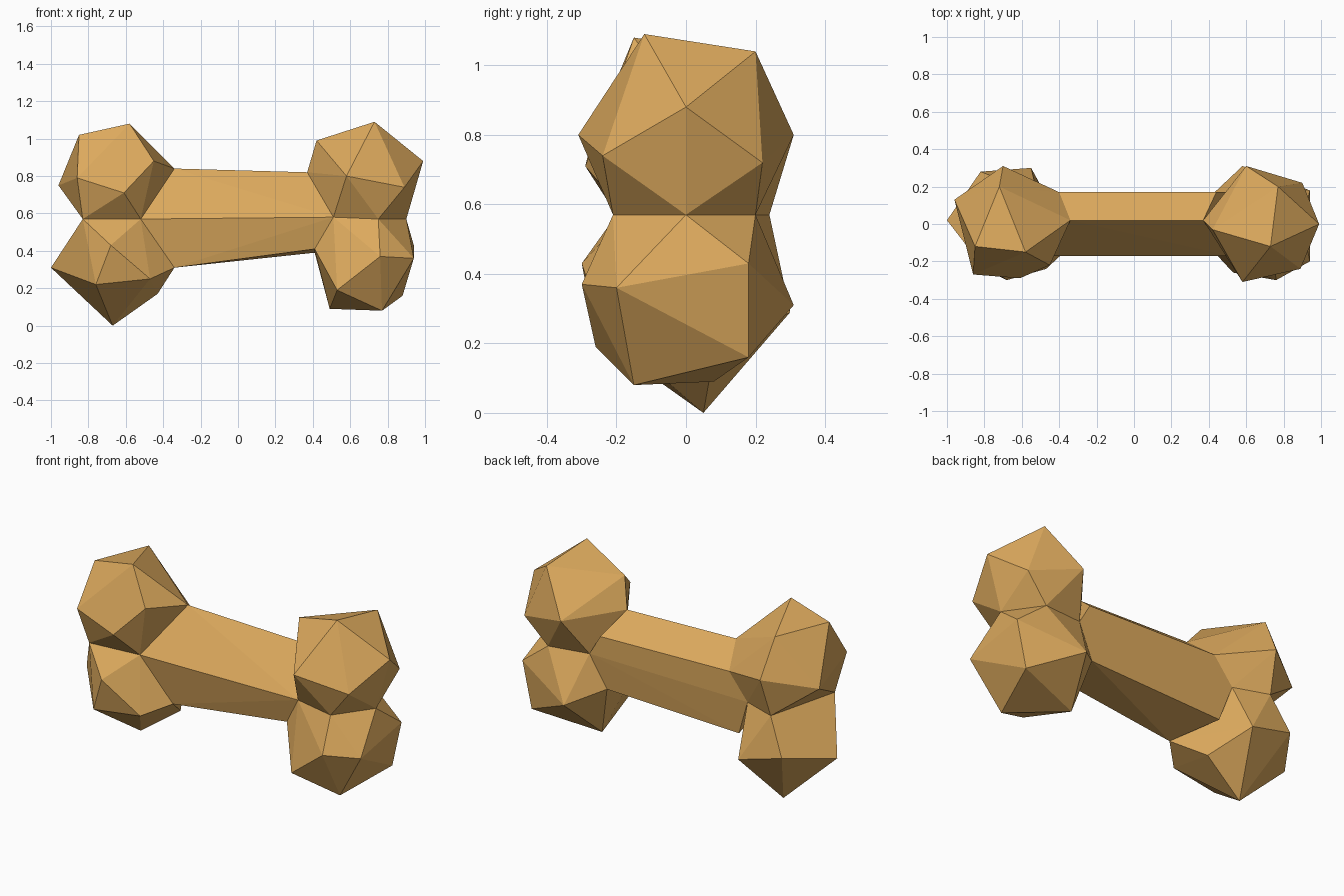
import bpy
import bmesh
from mathutils import Vector

UNIT = 0.01  # corner positions below are in hundredths

default_cube = bpy.data.objects.get("Cube")
if default_cube:
    bpy.data.objects.remove(default_cube, do_unlink=True)


def make_material(name, colour):
    """Plain flat-coloured matte material."""
    material = bpy.data.materials.new(name)
    material.use_nodes = True
    material.diffuse_color = colour
    shader = next(n for n in material.node_tree.nodes if n.type == "BSDF_PRINCIPLED")
    shader.inputs["Base Color"].default_value = colour
    shader.inputs["Roughness"].default_value = 0.9
    return material


def faceted_solid(name, corners, material):
    """Flat-shaded convex solid stretched over a handful of corners."""
    bm = bmesh.new()
    for corner in corners:
        bm.verts.new(Vector(corner) * UNIT)
    result = bmesh.ops.convex_hull(bm, input=bm.verts[:])
    loose = [v for v in result["geom_interior"] if isinstance(v, bmesh.types.BMVert)]
    bmesh.ops.delete(bm, geom=loose, context="VERTS")
    bmesh.ops.recalc_face_normals(bm, faces=bm.faces[:])
    mesh = bpy.data.meshes.new(name)
    bm.to_mesh(mesh)
    bm.free()
    mesh.materials.append(material)
    solid = bpy.data.objects.new(name, mesh)
    bpy.context.collection.objects.link(solid)
    return solid


bone_colour = make_material("golden tan", (0.72, 0.40, 0.11, 1.0))

# Shaft ends: top corners, side ridges, bottom corners
left_top = [(37, 2, 82), (44, 17, 70)]
left_ridge = [(51, -17, 58), (51, 17, 58)]
left_bottom = [(41, -13, 41), (41, 15, 39)]
right_top = [(-34, 2, 84), (-40, 17, 72)]
right_ridge = [(-52, -17, 57), (-52, 17, 57)]
right_bottom = [(-34, -12, 31), (-45, 15, 36)]

# Pinched waist where the upper and lower knobs meet at each end
left_waist = left_ridge + [(75, -21, 57), (90, 0, 57), (76, 20, 57)]
right_waist = right_ridge + [(-83, -20, 57), (-72, 24, 57)]

# Knobs: outer corners of each chunky, uneven ball
upper_left = [(73, -12, 109), (77, 20, 104), (42, -3, 99), (99, 0, 88),
              (58, -31, 80), (60, 31, 80), (89, -24, 74), (90, 22, 72)]
lower_left = [(94, 18, 43), (94, -20, 36), (76, -30, 37), (58, 31, 31),
              (53, -26, 19), (88, 18, 16), (77, -15, 8), (49, 8, 9)]
upper_right = [(-58, -15, 108), (-85, -12, 102), (-72, 20, 102), (-45, -22, 88),
               (-70, 31, 80), (-86, -27, 79), (-96, 13, 75), (-61, -29, 71)]
lower_right = [(-68, -30, 43), (-82, 28, 36), (-100, 2, 31), (-55, 30, 29),
               (-47, -24, 25), (-76, -26, 22), (-43, 8, 17), (-67, 5, 0)]

parts = {
    "shaft": left_top + left_ridge + left_bottom + right_top + right_ridge + right_bottom,
    "upper_left_knob": upper_left + left_waist + left_top[:1],
    "lower_left_knob": lower_left + left_waist + left_bottom,
    "upper_right_knob": upper_right + right_waist + right_top,
    "lower_right_knob": lower_right + right_waist + right_bottom[:1],
}
for part_name, part_corners in parts.items():
    faceted_solid(part_name, part_corners, bone_colour)
